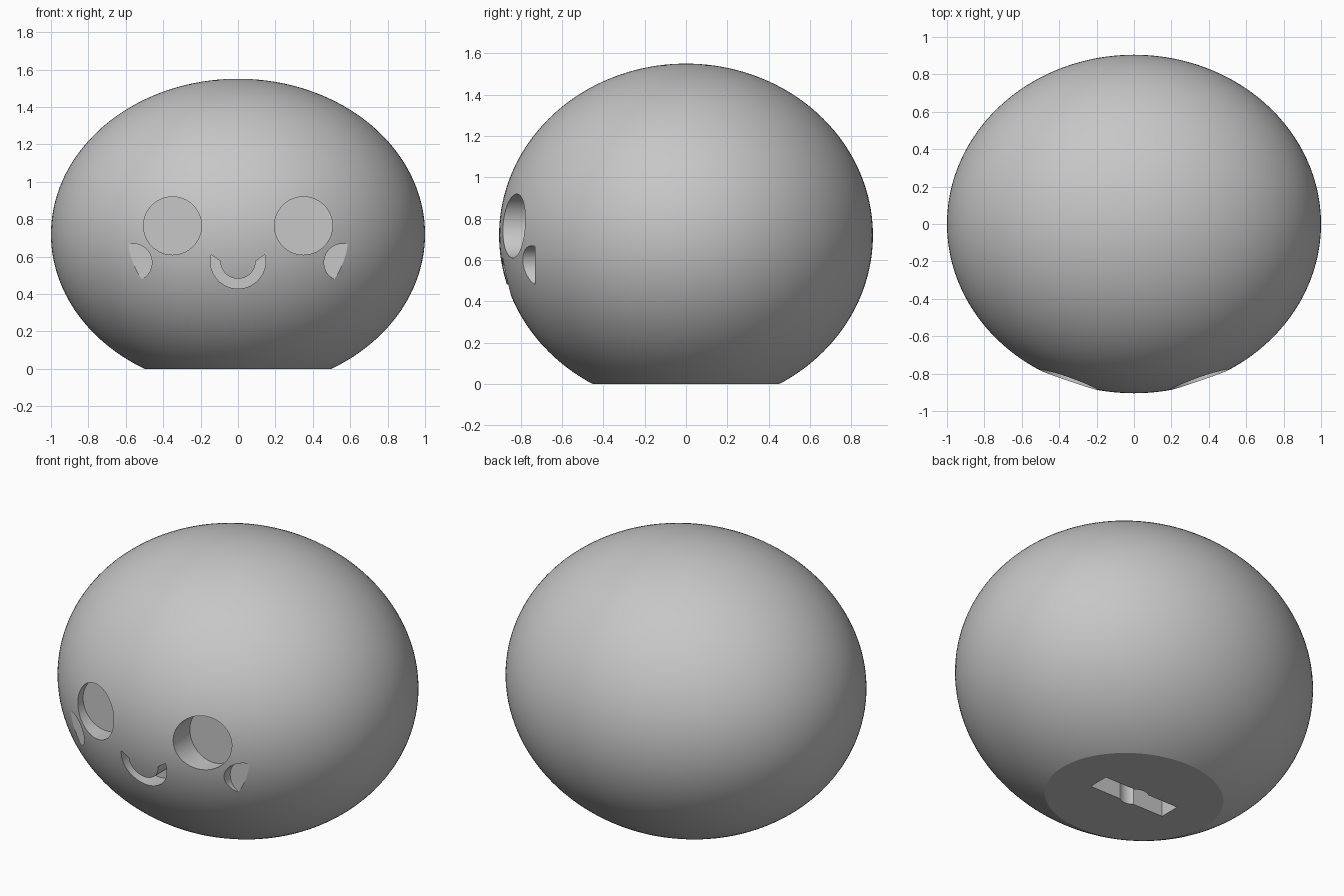
import bpy
import bmesh
from math import sin, cos, radians, tau
from mathutils import Vector

cube = bpy.data.objects.get("Cube")
if cube:
    bpy.data.objects.remove(cube, do_unlink=True)

RX, RY, RZ = 1.0, 0.905, 0.831   # body radii
CENTRE_Z = 0.72
FACE_Y = -0.73                   # flat floor of every face recess

grey = bpy.data.materials.new("plain grey")
grey.use_nodes = True
colour = (0.57, 0.57, 0.57, 1)
grey.diffuse_color = colour
grey.node_tree.nodes["Principled BSDF"].inputs["Base Color"].default_value = colour


def make_object(name, bm):
    bmesh.ops.recalc_face_normals(bm, faces=bm.faces)
    mesh = bpy.data.meshes.new(name)
    bm.to_mesh(mesh)
    bm.free()
    mesh.materials.append(grey)
    obj = bpy.data.objects.new(name, mesh)
    bpy.context.collection.objects.link(obj)
    return obj


def arc(cx, cy, r, start=0.0, end=tau, n=64):
    return [(cx + r * cos(start + (end - start) * i / n),
             cy + r * sin(start + (end - start) * i / n)) for i in range(n + 1)]


def circle(cx, cy, r):
    return arc(cx, cy, r)[:-1]


def prism(name, outline, place, start, end):
    """Extrude a closed outline between two depths."""
    bm = bmesh.new()
    face = bm.faces.new([bm.verts.new(place(a, b, start)) for a, b in outline])
    new = bmesh.ops.extrude_face_region(bm, geom=[face])["geom"]
    shift = Vector(place(0, 0, end)) - Vector(place(0, 0, start))
    bmesh.ops.translate(bm, vec=shift,
                        verts=[v for v in new if isinstance(v, bmesh.types.BMVert)])
    obj = make_object(name, bm)
    obj.hide_render = True
    return obj


def face_cutter(name, outline):
    return prism(name, outline, lambda a, b, d: (a, d, b), -1.2, FACE_Y)


def base_cutter(name, outline):
    return prism(name, outline, lambda a, b, d: (a, b, d), -0.2, 0.25)


# Body: squashed ball with a flat base
bm = bmesh.new()
bmesh.ops.create_uvsphere(bm, u_segments=128, v_segments=80, radius=1)
bmesh.ops.scale(bm, vec=(RX, RY, RZ), verts=bm.verts)
bmesh.ops.translate(bm, vec=(0, 0, CENTRE_Z), verts=bm.verts)
cut = bmesh.ops.bisect_plane(bm, geom=bm.verts[:] + bm.edges[:] + bm.faces[:],
                             plane_co=(0, 0, 0), plane_no=(0, 0, -1), clear_outer=True)
rim = [e for e in cut["geom_cut"] if isinstance(e, bmesh.types.BMEdge)]
bmesh.ops.contextual_create(bm, geom=rim)
body = make_object("body", bm)

# Eyes and cheeks on both sides
cutters = []
for side, s in (("left", 1), ("right", -1)):
    cutters.append(face_cutter(side + "_eye_cutter", circle(s * 0.35, 0.765, 0.155)))
    cutters.append(face_cutter(side + "_cheek_cutter", circle(s * 0.56, 0.569, 0.1)))

# Smile: crescent band with slanted ends
outer = arc(0, 0.577, 0.148, radians(167), radians(373), 40)
inner = arc(0, 0.577, 0.095, radians(360), radians(180), 40)
cutters.append(face_cutter("mouth_cutter", outer + inner))

# Slot and round hole in the base
cutters.append(base_cutter("slot_cutter", [(-0.25, -0.063), (0.25, -0.063),
                                           (0.25, 0.063), (-0.25, 0.063)]))
cutters.append(base_cutter("hole_cutter", circle(0, 0, 0.08)))

bpy.ops.object.select_all(action="DESELECT")
bpy.context.view_layer.objects.active = body
body.select_set(True)
for cutter in cutters:
    mod = body.modifiers.new(cutter.name, "BOOLEAN")
    mod.operation = "DIFFERENCE"
    mod.solver = "EXACT"
    mod.object = cutter
    bpy.ops.object.modifier_apply(modifier=mod.name)
    bpy.data.objects.remove(cutter, do_unlink=True)

bpy.ops.object.shade_smooth_by_angle(angle=radians(15))
